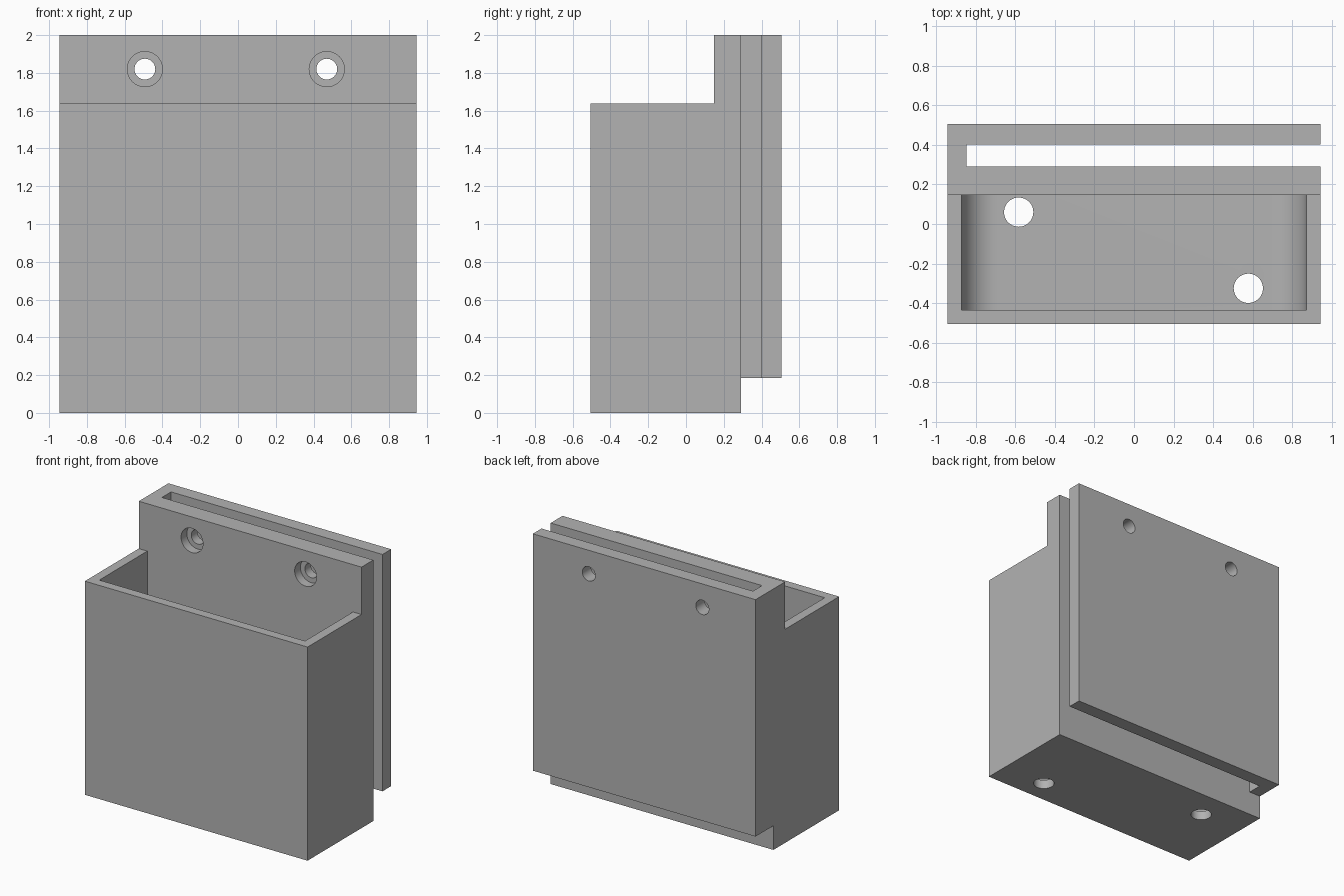
import bpy, bmesh, math
from mathutils import Matrix

if "Cube" in bpy.data.objects:
    bpy.data.objects.remove(bpy.data.objects["Cube"])

grey = bpy.data.materials.new("grey plastic")
grey.diffuse_color = (0.45, 0.45, 0.45, 1)
grey.use_nodes = True
grey.node_tree.nodes["Principled BSDF"].inputs["Base Color"].default_value = grey.diffuse_color


def prism(name, profile, to_xyz, depth):
    """Extrude a 2D profile; to_xyz places its points, depth is the sweep vector."""
    bm = bmesh.new()
    face = bm.faces.new([bm.verts.new(to_xyz(a, b)) for a, b in profile])
    new = bmesh.ops.extrude_face_region(bm, geom=[face])["geom"]
    bmesh.ops.translate(bm, vec=depth,
                        verts=[v for v in new if isinstance(v, bmesh.types.BMVert)])
    return finish(name, bm)


def rod(name, centre, radius, length, axis):
    bm = bmesh.new()
    turn = Matrix.Rotation(math.pi / 2, 4, 'X') if axis == 'Y' else Matrix()
    bmesh.ops.create_cone(bm, cap_ends=True, segments=48, radius1=radius, radius2=radius,
                          depth=length, matrix=Matrix.Translation(centre) @ turn)
    return finish(name, bm)


def finish(name, bm):
    bmesh.ops.recalc_face_normals(bm, faces=bm.faces)
    mesh = bpy.data.meshes.new(name)
    bm.to_mesh(mesh)
    bm.free()
    mesh.materials.append(grey)
    ob = bpy.data.objects.new(name, mesh)
    bpy.context.collection.objects.link(ob)
    return ob


HALF = 0.944
FRONT, WALL, SLOT0, SLOT1, BACK = -0.506, 0.147, 0.29, 0.401, 0.506
RIM, TOP, FLOOR, LIP = 1.637, 2.0, 0.07, 0.185

# Side profile of box, raised wall and back plate, swept across the width
body = prism("holder_body",
             [(FRONT, 0), (SLOT0, 0), (SLOT0, LIP), (BACK, LIP),
              (BACK, TOP), (WALL, TOP), (WALL, RIM), (FRONT, RIM)],
             lambda y, z: (-HALF, y, z), (2 * HALF, 0, 0))

# Pocket with rounded lower corners
R, W = 0.182, 0.872
arc = [(R * math.cos(t), R * math.sin(t))
       for t in (-math.pi / 2 + math.pi / 2 * i / 16 for i in range(17))]
right = [(W - R + c, FLOOR + R + s) for c, s in arc]
pocket = right + [(W, 2.2), (-W, 2.2)] + [(-x, z) for x, z in reversed(right)]
cutters = [prism("pocket_cutter", pocket, lambda x, z: (x, -0.434, z),
                 (0, WALL + 0.434, 0))]

# Slot between wall and back plate, closed only on the left
cutters.append(prism("slot_cutter",
                     [(-0.848, SLOT0), (1.2, SLOT0), (1.2, SLOT1), (-0.848, SLOT1)],
                     lambda x, y: (x, y, 0.1), (0, 0, 2.2)))

# Screw holes with counterbores, through wall and back plate
for x in (-0.493, 0.47):
    cutters.append(rod("screw_hole_cutter", (x, 0.35, 1.82), 0.055, 0.8, 'Y'))
    cutters.append(rod("counterbore_cutter", (x, WALL - 0.03, 1.82), 0.093, 0.2, 'Y'))

# Drain holes in the floor
for x, y in ((-0.583, 0.06), (0.578, -0.325)):
    cutters.append(rod("drain_hole_cutter", (x, y, 0), 0.074, 0.6, 'Z'))

bpy.context.view_layer.objects.active = body
body.select_set(True)
for cutter in cutters:
    mod = body.modifiers.new("cut", 'BOOLEAN')
    mod.operation, mod.solver, mod.object = 'DIFFERENCE', 'EXACT', cutter
    bpy.ops.object.modifier_apply(modifier=mod.name)
    bpy.data.objects.remove(cutter)
bpy.ops.object.shade_smooth_by_angle(angle=math.radians(30))
